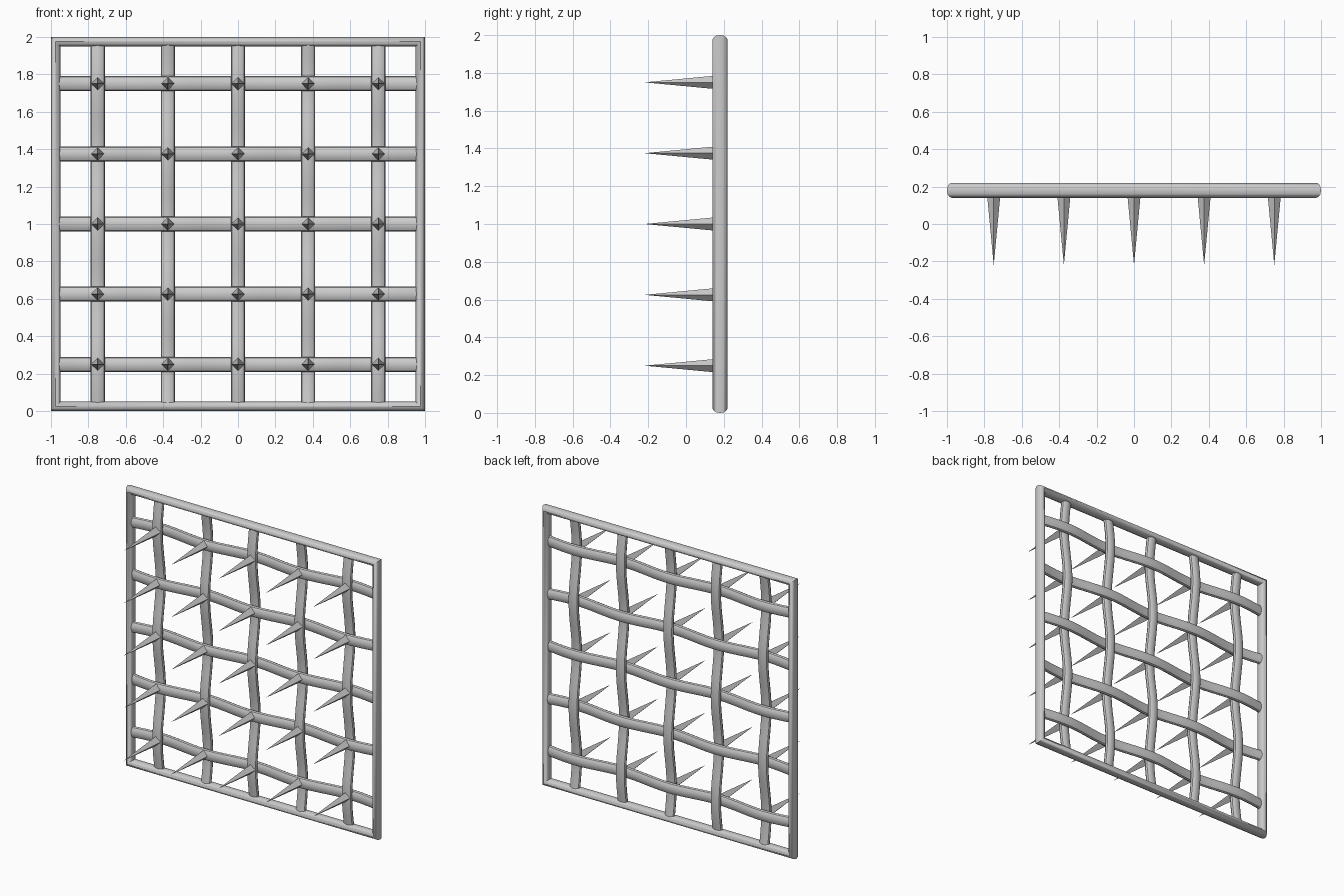
import bpy, bmesh, math
from mathutils import Vector

if "Cube" in bpy.data.objects:
    bpy.data.objects.remove(bpy.data.objects["Cube"])

Y0 = 0.18          # middle plane of the grille
GAP = 0.375        # bar spacing
AMP = 0.018        # weave depth
SIDES = 12


def ellipse(a, b):
    return [(a * math.cos(2 * math.pi * k / SIDES), b * math.sin(2 * math.pi * k / SIDES))
            for k in range(SIDES)]


def skin(name, rings, closed=False, angle=35):
    """Bridge a row of rings into a tube."""
    bm = bmesh.new()
    vs = [[bm.verts.new(p) for p in r] for r in rings]
    n = len(vs)
    for i in range(n if closed else n - 1):
        a, b = vs[i], vs[(i + 1) % n]
        for k in range(len(a)):
            m = (k + 1) % len(a)
            bm.faces.new((a[k], a[m], b[m], b[k]))
    if not closed:
        bm.faces.new(vs[0])
        bm.faces.new(vs[-1])
    bmesh.ops.recalc_face_normals(bm, faces=bm.faces)
    me = bpy.data.meshes.new(name)
    bm.to_mesh(me)
    bm.free()
    ob = bpy.data.objects.new(name, me)
    bpy.context.collection.objects.link(ob)
    bpy.ops.object.select_all(action='DESELECT')
    ob.select_set(True)
    bpy.context.view_layer.objects.active = ob
    bpy.ops.object.shade_smooth_by_angle(angle=math.radians(angle))
    return ob


# Mitred outer frame
rings = []
for sx, sz in ((-1, -1), (1, -1), (1, 1), (-1, 1)):
    rings.append([Vector((sx * (0.975 + u), Y0 + v, 1 + sz * (0.975 + u)))
                  for u, v in ellipse(0.025, 0.04)])
skin("frame", rings, closed=True)

# Woven bars, horizontal and vertical passing alternately in front
STEPS = 40
for i in range(5):
    off = (i - 2) * GAP
    sign = (-1) ** i
    across, up = [], []
    for s in range(STEPS + 1):
        t = -0.965 + 1.93 * s / STEPS
        w = sign * AMP * math.cos(math.pi * t / GAP)
        across.append([Vector((t, Y0 + w + v, 1 + off + u)) for u, v in ellipse(0.04, 0.022)])
        up.append([Vector((off + u, Y0 - w + v, 1 + t)) for u, v in ellipse(0.038, 0.022)])
    skin("horizontal_bar", across)
    skin("vertical_bar", up)

# Four-sided spikes at every crossing
for i in range(5):
    for j in range(5):
        bpy.ops.mesh.primitive_cone_add(
            vertices=4, radius1=0.035, radius2=0, depth=0.37,
            location=((i - 2) * GAP, -0.035, 1 + (j - 2) * GAP),
            rotation=(math.pi / 2, 0, 0))
        bpy.context.object.name = "spike"
